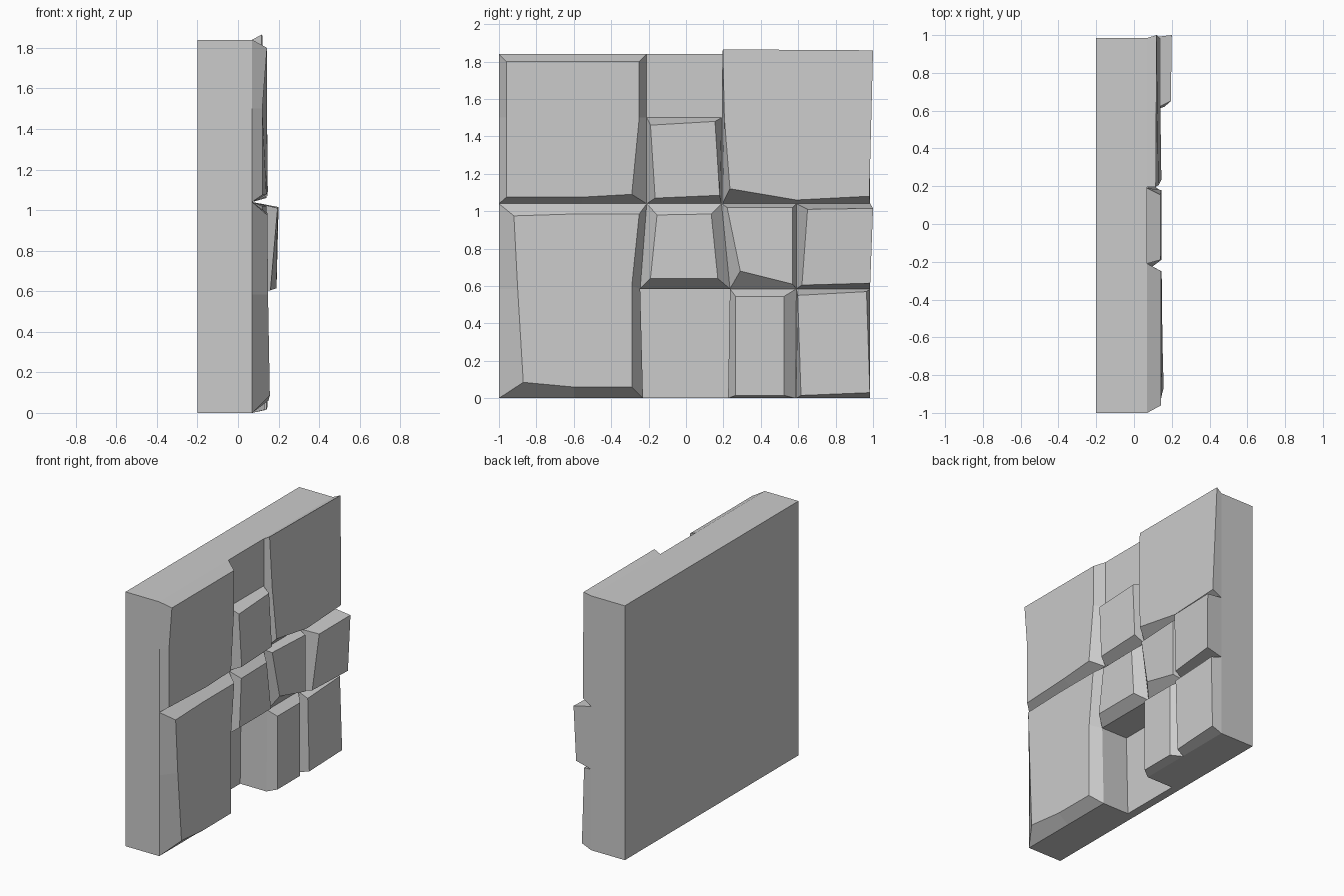
import bpy, bmesh

if "Cube" in bpy.data.objects:
    bpy.data.objects.remove(bpy.data.objects["Cube"])

FACE = 0.07      # front plane of the backing slab
LEFT, RIGHT = -1.0, 0.985
TOP, MID, LOW = 1.84, 1.04, 0.585


def make_object(name, bm):
    bmesh.ops.recalc_face_normals(bm, faces=bm.faces)
    mesh = bpy.data.meshes.new(name)
    bm.to_mesh(mesh)
    bm.free()
    obj = bpy.data.objects.new(name, mesh)
    bpy.context.collection.objects.link(obj)
    return obj


def prism(name, outline, x0, x1):
    """Extrude a (y, z) outline between two x planes."""
    bm = bmesh.new()
    a = [bm.verts.new((x0, y, z)) for y, z in outline]
    b = [bm.verts.new((x1, y, z)) for y, z in outline]
    n = len(a)
    bm.faces.new(a)
    bm.faces.new(b)
    for i in range(n):
        j = (i + 1) % n
        bm.faces.new((a[i], a[j], b[j], b[i]))
    return make_object(name, bm)


def stone(name, base, top):
    """Chiselled block: base outline (y, z) on the slab, top outline (y, z, x)."""
    bm = bmesh.new()
    a = [bm.verts.new((FACE, y, z)) for y, z in base]
    b = [bm.verts.new((x, y, z)) for y, z, x in top]
    n = len(a)
    bm.faces.new(a)
    bm.faces.new(b)
    for i in range(n):
        j = (i + 1) % n
        bm.faces.new((a[i], a[j], b[j], b[i]))
    return make_object(name, bm)


# Backing slab with a deep open recess at the bottom
slab = prism("backing_slab", [(LEFT, 0), (RIGHT, 0), (RIGHT, TOP), (LEFT, TOP)], -0.2, FACE)
cutter = prism("recess_cutter", [(-0.23, -0.2), (0.225, -0.2), (0.225, 0), (0.235, LOW),
                                 (-0.245, LOW), (-0.23, 0)], -0.14, 0.3)
cutter.hide_render = True
mod = slab.modifiers.new("recess", 'BOOLEAN')
mod.operation = 'DIFFERENCE'
mod.solver = 'EXACT'
mod.object = cutter
bpy.context.view_layer.objects.active = slab
bpy.ops.object.modifier_apply(modifier=mod.name)
bpy.data.objects.remove(cutter)

# Upper row of stones
stone("upper_left_stone",
      [(LEFT, TOP), (-0.21, TOP), (-0.21, 1.5), (-0.21, MID), (-0.56, MID), (LEFT, MID), (LEFT, 1.5)],
      [(-0.96, 1.80, 0.143), (-0.25, 1.80, 0.143), (-0.25, 1.5, 0.143), (-0.29, 1.09, 0.147),
       (-0.56, 1.075, 0.14), (-0.96, 1.075, 0.12), (-0.96, 1.5, 0.12)])
stone("upper_middle_stone",
      [(-0.21, 1.5), (0.19, 1.5), (0.19, MID), (-0.21, MID)],
      [(-0.19, 1.46, 0.14), (0.155, 1.48, 0.14), (0.18, 1.085, 0.145), (-0.165, 1.07, 0.145)])
stone("upper_right_stone",
      [(0.195, TOP), (RIGHT, TOP), (RIGHT, MID), (0.59, MID), (0.195, MID), (0.195, 1.5)],
      [(0.197, 1.865, 0.115), (1.0, 1.86, 0.12), (0.98, 1.08, 0.14), (0.59, 1.06, 0.14),
       (0.235, 1.12, 0.145), (0.205, 1.5, 0.13)])

# Middle row of stones
stone("lower_left_stone",
      [(LEFT, MID), (-0.6, MID), (-0.21, MID), (-0.245, LOW), (-0.23, 0), (-0.6, 0), (LEFT, 0), (LEFT, LOW)],
      [(-0.92, 0.975, 0.145), (-0.6, 0.985, 0.145), (-0.25, 0.985, 0.145), (-0.29, 0.6, 0.145),
       (-0.29, 0.06, 0.148), (-0.6, 0.06, 0.15), (-0.87, 0.085, 0.157), (-0.9, 0.585, 0.148)])
stone("middle_stone",
      [(-0.21, MID), (0.19, MID), (0.235, LOW), (-0.245, LOW)],
      [(-0.155, 0.98, 0.135), (0.135, 0.985, 0.135), (0.17, 0.64, 0.145), (-0.19, 0.64, 0.145)])
stone("middle_right_stone",
      [(0.19, MID), (0.59, MID), (0.59, LOW), (0.235, LOW)],
      [(0.22, 1.02, 0.12), (0.57, 1.02, 0.14), (0.57, 0.61, 0.14), (0.29, 0.68, 0.13)])
stone("raised_right_stone",
      [(0.59, MID), (RIGHT, MID), (RIGHT, LOW), (0.59, LOW)],
      [(0.65, 1.01, 0.195), (1.0, 1.015, 0.2), (0.985, 0.615, 0.19), (0.62, 0.605, 0.16)])

# Bottom row of stones
stone("bottom_middle_stone",
      [(0.235, LOW), (0.59, LOW), (0.585, 0), (0.225, 0)],
      [(0.265, 0.545, 0.13), (0.525, 0.545, 0.13), (0.525, 0.015, 0.13), (0.265, 0.015, 0.13)])
stone("bottom_right_stone",
      [(0.59, LOW), (RIGHT, LOW), (RIGHT, 0), (0.59, 0)],
      [(0.597, 0.55, 0.14), (0.965, 0.57, 0.14), (0.983, 0.03, 0.145), (0.615, 0.015, 0.14)])
